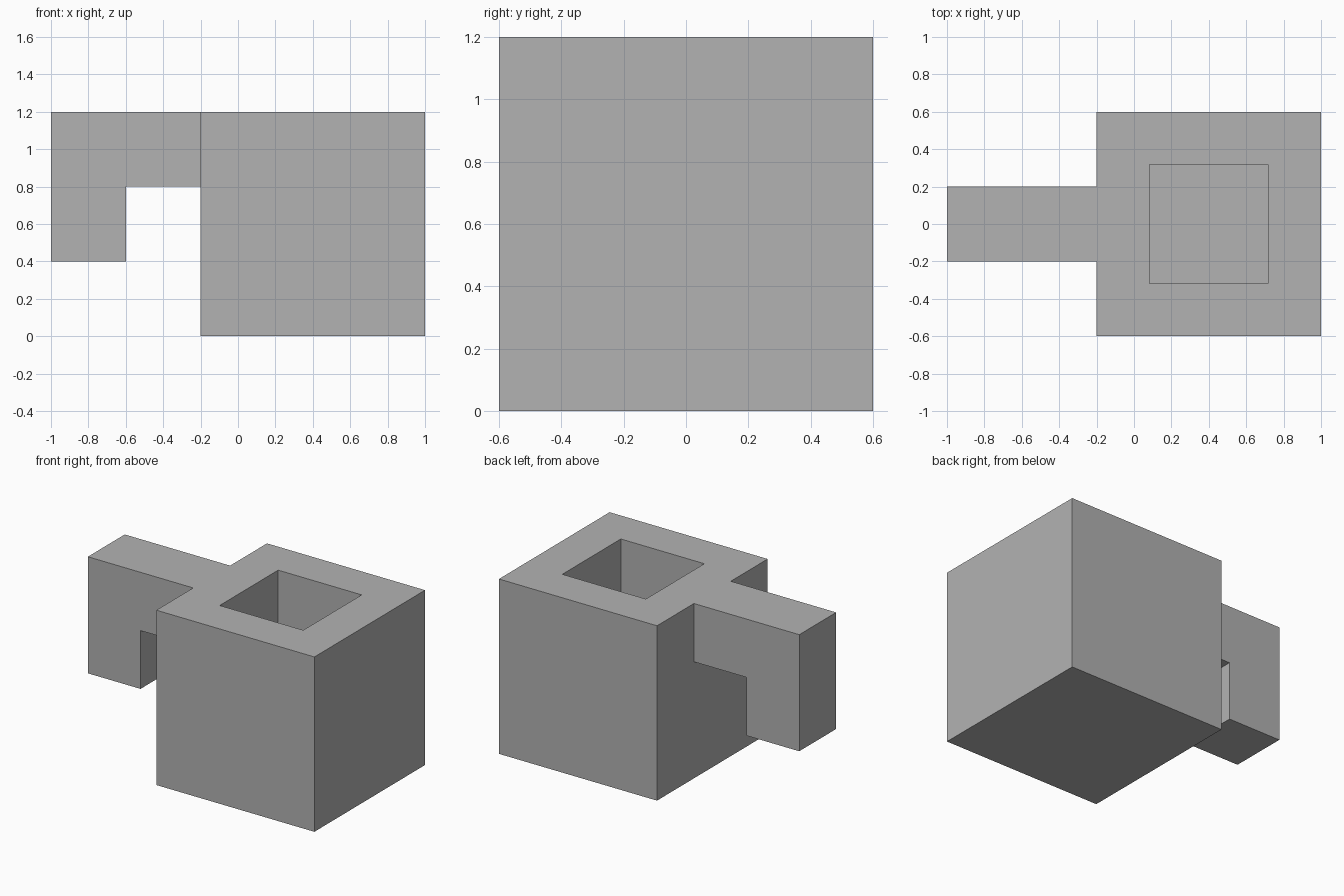
import bpy
import bmesh
from mathutils import Matrix, Vector

cube = bpy.data.objects.get("Cube")
if cube:
    bpy.data.objects.remove(cube, do_unlink=True)

U = 0.4          # module: wall thickness and arm width
SIDE = 3 * U     # edge of the block

grey = bpy.data.materials.new("light grey")
grey.use_nodes = True
colour = (0.448, 0.448, 0.448, 1)
grey.diffuse_color = colour
grey.node_tree.nodes["Principled BSDF"].inputs["Base Color"].default_value = colour


def finish(name, bm):
    bmesh.ops.recalc_face_normals(bm, faces=bm.faces[:])
    mesh = bpy.data.meshes.new(name)
    bm.to_mesh(mesh)
    bm.free()
    mesh.materials.append(grey)
    obj = bpy.data.objects.new(name, mesh)
    bpy.context.collection.objects.link(obj)
    return obj


# Block with a square well sunk into its top
bm = bmesh.new()
bmesh.ops.create_cube(bm, size=SIDE, matrix=Matrix.Translation((U, 0, SIDE / 2)))
top = max(bm.faces, key=lambda f: f.calc_center_median().z)
bmesh.ops.inset_region(bm, faces=[top], thickness=U)
well = bmesh.ops.extrude_discrete_faces(bm, faces=[top])["faces"][0]
bmesh.ops.translate(bm, verts=well.verts[:], vec=Vector((0, 0, -2 * U)))
finish("block", bm)

# Hooked side arm: an L profile extruded across its width
bm = bmesh.new()
profile = [(-0.2, 1.2), (-1, 1.2), (-1, 0.4), (-0.6, 0.4), (-0.6, 0.8), (-0.2, 0.8)]
face = bm.faces.new([bm.verts.new((x, -U / 2, z)) for x, z in profile])
extruded = bmesh.ops.extrude_face_region(bm, geom=[face], use_keep_orig=True)["geom"]
verts = [v for v in extruded if isinstance(v, bmesh.types.BMVert)]
bmesh.ops.translate(bm, verts=verts, vec=Vector((0, U, 0)))
# Leave the end that meets the block open
bmesh.ops.recalc_face_normals(bm, faces=bm.faces[:])
joint = max(bm.faces, key=lambda f: f.calc_center_median().x)
bmesh.ops.delete(bm, geom=[joint], context="FACES_ONLY")
finish("hooked_arm", bm)
